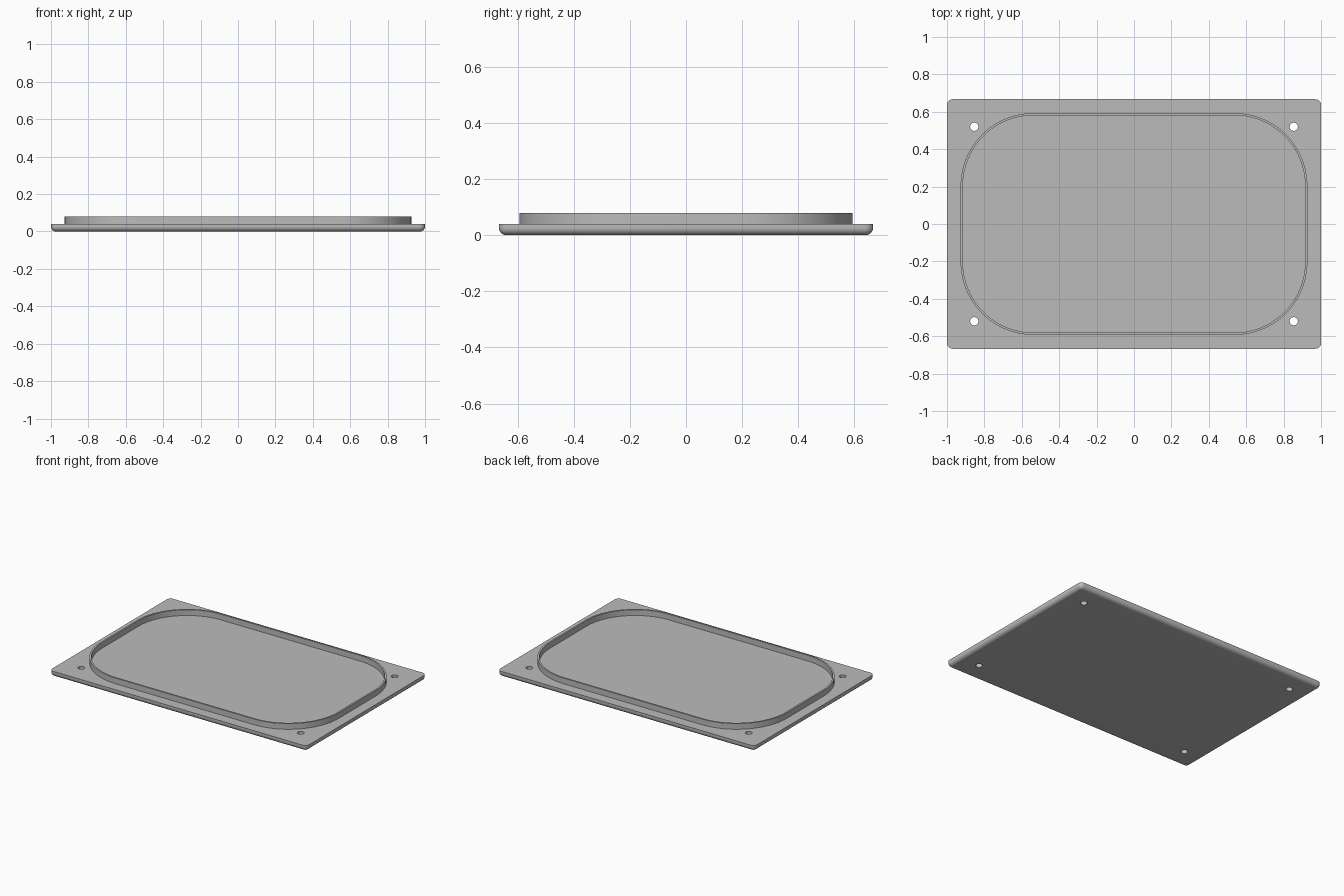
import bpy
import bmesh
from math import cos, sin, pi

cube = bpy.data.objects.get("Cube")
if cube:
    bpy.data.objects.remove(cube, do_unlink=True)

gray = bpy.data.materials.new("plain gray")
gray.use_nodes = True
color = (0.5, 0.5, 0.5, 1)
gray.diffuse_color = color
gray.node_tree.nodes["Principled BSDF"].inputs["Base Color"].default_value = color


def rounded_ring(bm, half_x, half_y, radius, z, steps):
    """Ring of vertices around a rounded rectangle."""
    ring = []
    for corner, (sx, sy) in enumerate([(1, 1), (-1, 1), (-1, -1), (1, -1)]):
        for i in range(steps + 1):
            a = (corner + i / steps) * pi / 2
            ring.append(bm.verts.new((sx * (half_x - radius) + radius * cos(a),
                                      sy * (half_y - radius) + radius * sin(a), z)))
    return ring


def bridge(bm, low, high):
    n = len(low)
    for i in range(n):
        j = (i + 1) % n
        bm.faces.new((low[i], low[j], high[j], high[i]))


def make_object(name, bm):
    bmesh.ops.recalc_face_normals(bm, faces=bm.faces)
    mesh = bpy.data.meshes.new(name)
    bm.to_mesh(mesh)
    bm.free()
    mesh.materials.append(gray)
    obj = bpy.data.objects.new(name, mesh)
    bpy.context.collection.objects.link(obj)
    return obj


def smooth(obj):
    bpy.ops.object.select_all(action="DESELECT")
    obj.select_set(True)
    bpy.context.view_layer.objects.active = obj
    bpy.ops.object.shade_smooth_by_angle(angle=pi / 6)


# Base plate with a rounded lower edge
WIDTH, DEPTH, TOP = 1.0, 0.667, 0.04
CORNER, FILLET = 0.03, 0.027
bm = bmesh.new()
rings = []
for k in range(9):
    a = k / 8 * pi / 2
    inset = FILLET * (1 - sin(a))
    rings.append(rounded_ring(bm, WIDTH - inset, DEPTH - inset, CORNER - inset,
                              FILLET * (1 - cos(a)), 8))
rings.append(rounded_ring(bm, WIDTH, DEPTH, CORNER, TOP, 8))
for low, high in zip(rings, rings[1:]):
    bridge(bm, low, high)
bm.faces.new(rings[0])
bm.faces.new(rings[-1])
plate = make_object("base_plate", bm)

# Four screw holes
bm = bmesh.new()
for sx in (-1, 1):
    for sy in (-1, 1):
        made = bmesh.ops.create_cone(bm, cap_ends=True, segments=32,
                                     radius1=0.022, radius2=0.022, depth=0.2)
        bmesh.ops.translate(bm, verts=made["verts"], vec=(sx * 0.854, sy * 0.52, 0))
cutter = make_object("screw_hole_cutter", bm)
cutter.hide_render = True
cutter.hide_viewport = True
holes = plate.modifiers.new("screw_holes", "BOOLEAN")
holes.operation = "DIFFERENCE"
holes.solver = "EXACT"
holes.object = cutter
bpy.context.view_layer.update()
cut_mesh = bpy.data.meshes.new_from_object(
    plate.evaluated_get(bpy.context.evaluated_depsgraph_get()))
plate.modifiers.clear()
plate.data = cut_mesh
bpy.data.objects.remove(cutter, do_unlink=True)
smooth(plate)

# Thin raised rim standing on the plate
RIM_X, RIM_Y, RIM_R, WALL, RIM_TOP = 0.927, 0.593, 0.39, 0.012, 0.08
bm = bmesh.new()
rings = [rounded_ring(bm, RIM_X - t, RIM_Y - t, RIM_R - t, z, 24)
         for t, z in [(0, TOP - 0.01), (0, RIM_TOP), (WALL, RIM_TOP), (WALL, TOP - 0.01)]]
for i in range(4):
    bridge(bm, rings[i], rings[(i + 1) % 4])
rim = make_object("raised_rim", bm)
smooth(rim)
